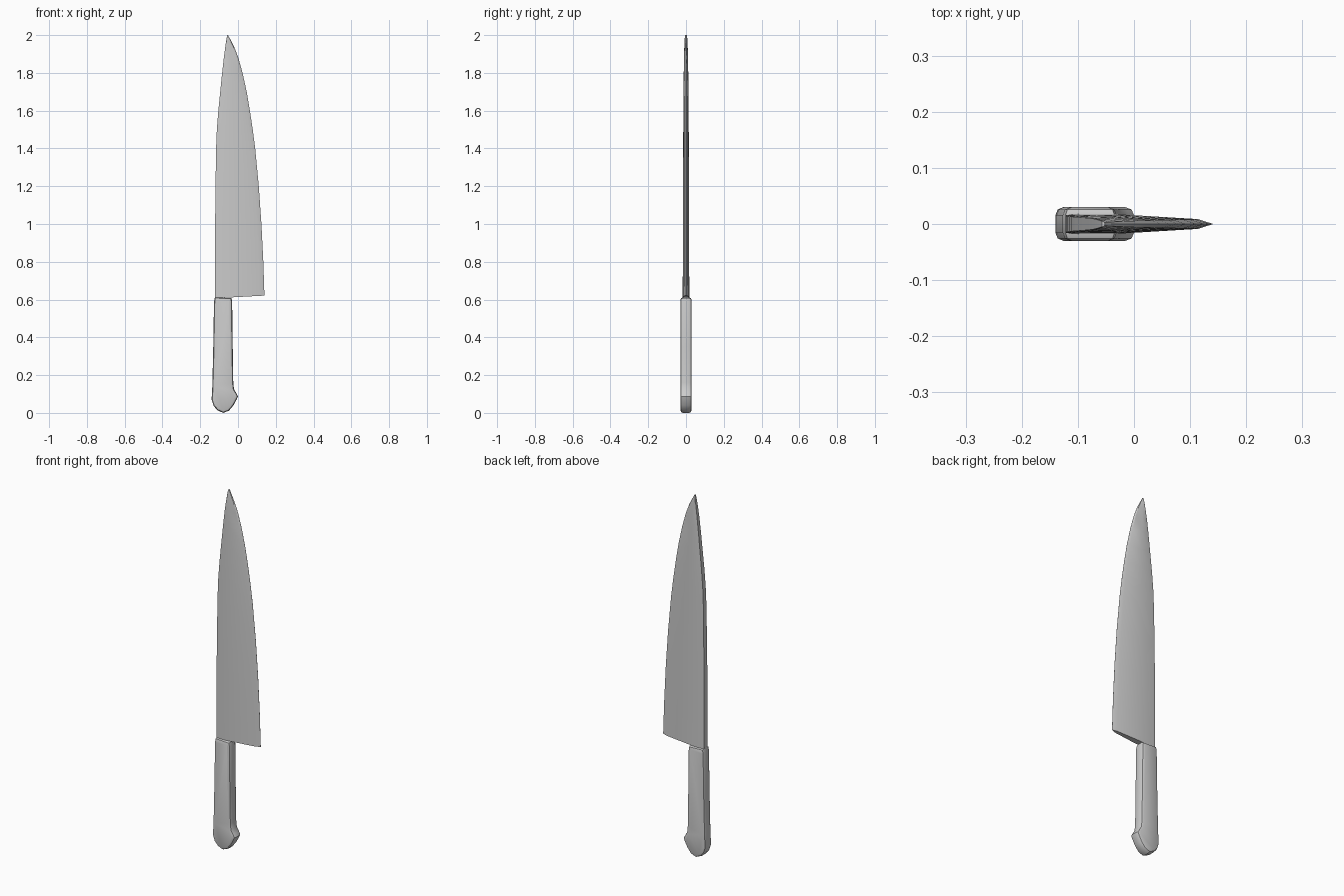
import bpy, bmesh

if "Cube" in bpy.data.objects:
    bpy.data.objects.remove(bpy.data.objects["Cube"])


def finish(name, bm, angle):
    bmesh.ops.recalc_face_normals(bm, faces=bm.faces)
    mesh = bpy.data.meshes.new(name)
    bm.to_mesh(mesh)
    bm.free()
    obj = bpy.data.objects.new(name, mesh)
    bpy.context.collection.objects.link(obj)
    bpy.ops.object.select_all(action='DESELECT')
    obj.select_set(True)
    bpy.context.view_layer.objects.active = obj
    bpy.ops.object.shade_smooth_by_angle(angle=angle)
    return obj


# Blade: wedge section lofted from heel to tip (z, spine x, edge x, half thickness)
ROWS = [(0.607, -0.121, 0.14, 0.0175), (0.8, -0.122, 0.134, 0.017),
        (1.0, -0.121, 0.124, 0.0165), (1.2, -0.119, 0.110, 0.016),
        (1.4, -0.116, 0.091, 0.015), (1.5, -0.112, 0.078, 0.0145),
        (1.6, -0.104, 0.063, 0.014), (1.7, -0.094, 0.046, 0.013),
        (1.8, -0.084, 0.024, 0.012), (1.88, -0.075, 0.002, 0.011),
        (1.94, -0.067, -0.021, 0.009), (1.98, -0.061, -0.042, 0.007),
        (2.0, -0.057, -0.052, 0.005)]
# Section points: (fraction across the width, fraction of half thickness)
SECTION = [(0, 0.9), (0.04, 1), (0.4, 0.95), (0.9, 0.5), (1, 0.02),
           (1, -0.02), (0.9, -0.5), (0.4, -0.95), (0.04, -1), (0, -0.9)]

bm = bmesh.new()
rings = []
for i, (z, spine, edge, half) in enumerate(ROWS):
    rise = 0.014 if i == 0 else 0
    rings.append([bm.verts.new((spine + (edge - spine) * u, half * t, z + rise * u))
                  for u, t in SECTION])
n = len(SECTION)
for a, b in zip(rings, rings[1:]):
    for j in range(n):
        bm.faces.new((a[j], a[(j + 1) % n], b[(j + 1) % n], b[j]))
bm.faces.new(rings[-1])
bm.faces.new(rings[0][::-1])
finish("blade", bm, 0.4)

# Handle: side outline extruded through its thickness, rims rounded
OUTLINE = [(-0.122, 0.612), (-0.127, 0.59), (-0.131, 0.35), (-0.136, 0.14),
           (-0.14, 0.07), (-0.129, 0.037), (-0.109, 0.014), (-0.078, 0.0),
           (-0.047, 0.012), (-0.024, 0.04), (-0.006, 0.073), (0.0, 0.088),
           (-0.009, 0.105), (-0.021, 0.125), (-0.025, 0.16), (-0.028, 0.35),
           (-0.031, 0.59), (-0.035, 0.608)]
bm = bmesh.new()
face = bm.faces.new([bm.verts.new((x, -0.03, z)) for x, z in OUTLINE])
out = bmesh.ops.extrude_face_region(bm, geom=[face])
bmesh.ops.translate(bm, vec=(0, 0.06, 0),
                    verts=[v for v in out["geom"] if isinstance(v, bmesh.types.BMVert)])
bmesh.ops.recalc_face_normals(bm, faces=bm.faces)
rims = [e for e in bm.edges if abs(e.verts[0].co.y - e.verts[1].co.y) < 1e-5]
bmesh.ops.bevel(bm, geom=rims, offset=0.014, segments=2, profile=0.5,
                affect='EDGES', clamp_overlap=True)
finish("handle", bm, 0.6)
